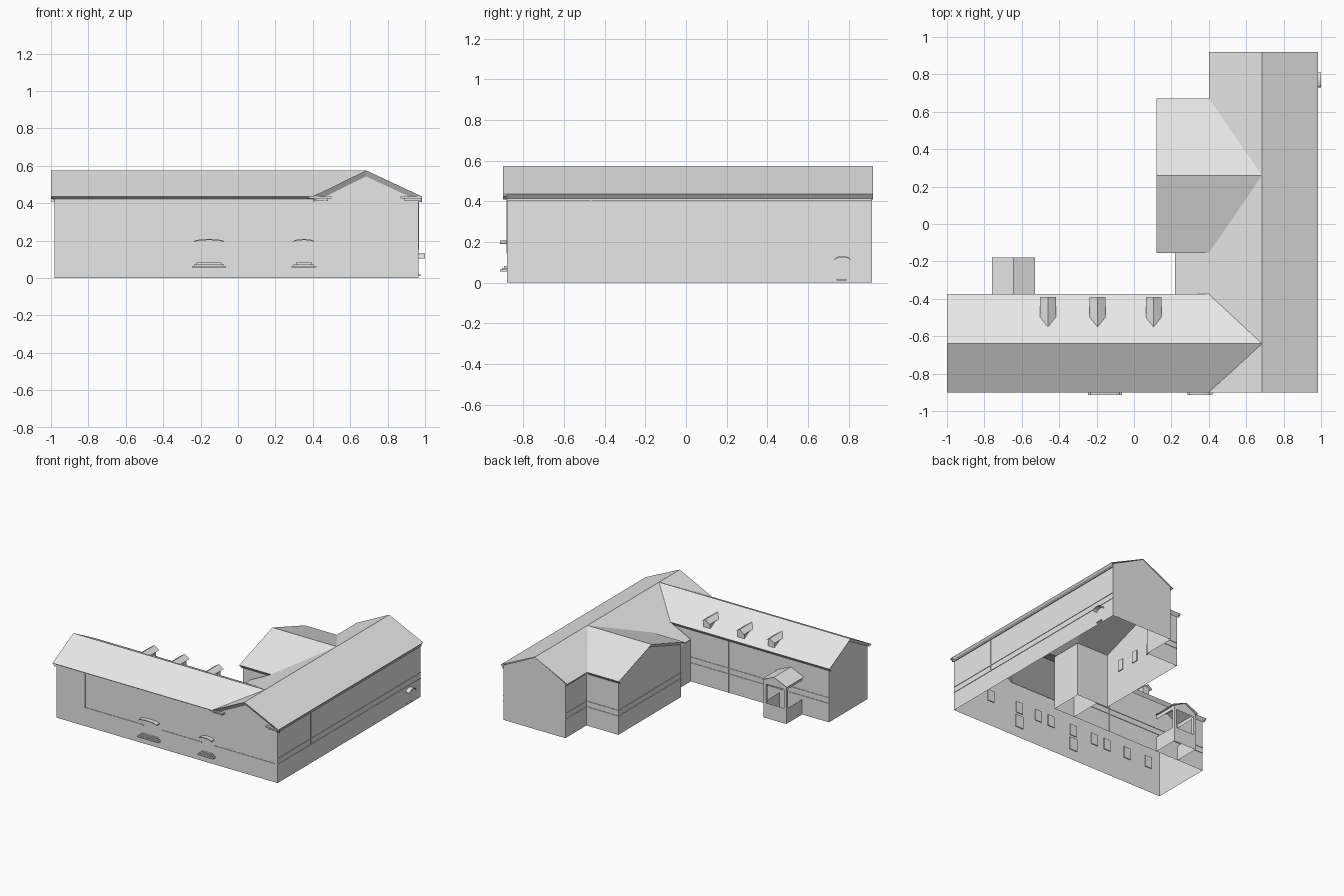
import bpy, math

default = bpy.data.objects.get("Cube")
if default:
    bpy.data.objects.remove(default, do_unlink=True)

GREY = (0.8, 0.8, 0.8, 1)
stone = bpy.data.materials.new("plain grey")
stone.use_nodes = True
stone.diffuse_color = GREY
stone.node_tree.nodes["Principled BSDF"].inputs["Base Color"].default_value = GREY

# Key lines of the plan: roof edges, ridges and walls
EAVE, RIDGE = 0.435, 0.575
LEFT_END, EAST, WEST, BLOCK = -1.0, 0.985, 0.4, 0.12
FRONT, COURT, BACK = -0.9, -0.375, 0.92
BLOCK_S, BLOCK_N = -0.155, 0.67
RIDGE_X, RIDGE_F, RIDGE_B = 0.685, -0.64, 0.26
LAP = 0.02
WALL_F, WALL_E, WALL_B = FRONT + LAP, EAST - LAP, BACK - 0.005
WALL_W, WALL_C, WALL_L = WEST + LAP, COURT - LAP, LEFT_END + LAP
WALL_K, WALL_S, WALL_N = BLOCK + LAP, BLOCK_S + LAP, BLOCK_N - LAP


def build(name, faces):
    verts, polys = [], []
    for face in faces:
        start = len(verts)
        verts += face
        polys.append(range(start, len(verts)))
    mesh = bpy.data.meshes.new(name)
    mesh.from_pydata(verts, [], [tuple(p) for p in polys])
    mesh.materials.append(stone)
    obj = bpy.data.objects.new(name, mesh)
    bpy.context.collection.objects.link(obj)
    return obj


def box(name, x0, x1, y0, y1, z0, z1):
    a = [(x0, y0), (x1, y0), (x1, y1), (x0, y1)]
    sides = [[(*p, z0), (*q, z0), (*q, z1), (*p, z1)]
             for p, q in zip(a, a[1:] + a[:1])]
    return build(name, sides + [[(*p, z1) for p in a],
                                [(*p, z0) for p in reversed(a)]])


def low(x, y):
    return (x, y, EAVE)


def high(x, y):
    return (x, y, RIDGE)


# Roofs, cut along the valleys where wings meet
def cross_roof(name, end, south, ridge, north):
    peak = high(RIDGE_X, ridge)
    build(name, [
        [low(end, south), low(WEST, south), peak, high(end, ridge)],
        [low(WEST, north), low(end, north), high(end, ridge), peak]])


cross_roof("front_wing_roof", LEFT_END, FRONT, RIDGE_F, COURT)
cross_roof("back_block_roof", BLOCK, BLOCK_S, RIDGE_B, BLOCK_N)
build("side_wing_roof", [
    [low(EAST, FRONT), low(EAST, BACK), high(RIDGE_X, BACK), high(RIDGE_X, FRONT)],
    [low(WEST, BACK), low(WEST, BLOCK_N), high(RIDGE_X, RIDGE_B), high(RIDGE_X, BACK)],
    [low(WEST, BLOCK_S), low(WEST, COURT), high(RIDGE_X, RIDGE_F), high(RIDGE_X, RIDGE_B)],
    [low(WEST, FRONT), high(RIDGE_X, FRONT), high(RIDGE_X, RIDGE_F)]])


# Slanted cornices under eaves and gable edges
def cornice(name, path, dx, dy, drop):
    def tuck(p):
        return (p[0] + dx, p[1] + dy, p[2] - drop)
    build(name, [[p, tuck(p), tuck(q), q] for p, q in zip(path, path[1:])])


cornice("front_cornice", [low(LEFT_END, FRONT), low(WEST, FRONT)], 0, LAP, 0.012)
cornice("court_cornice", [low(WEST, COURT), low(LEFT_END, COURT)], 0, -LAP, 0.025)
cornice("left_gable_cornice", [low(LEFT_END, COURT), high(LEFT_END, RIDGE_F),
                               low(LEFT_END, FRONT)], LAP, 0, 0.025)
cornice("front_gable_cornice", [low(WEST, FRONT), high(RIDGE_X, FRONT),
                                low(EAST, FRONT)], 0, LAP, 0.032)
cornice("east_cornice", [low(EAST, FRONT), low(EAST, BACK)], -LAP, 0, 0.025)
cornice("west_cornice", [low(WEST, BACK), low(WEST, BLOCK_N)], LAP, 0, 0.025)
cornice("block_north_cornice", [low(WEST, BLOCK_N), low(BLOCK, BLOCK_N)], 0, -LAP, 0.025)
cornice("block_south_cornice", [low(BLOCK, BLOCK_S), low(WEST, BLOCK_S)], 0, LAP, 0.025)
cornice("block_gable_cornice", [low(BLOCK, BLOCK_N), high(BLOCK, RIDGE_B),
                                low(BLOCK, BLOCK_S)], LAP, 0, 0.025)
box("gable_return_left", WEST - LAP, 0.5, FRONT, WALL_F, 0.425, EAVE)
box("gable_return_right", 0.87, EAST, FRONT, WALL_F, 0.425, EAVE)
box("lower_return_left", WEST + LAP, 0.48, FRONT + 0.01, WALL_F, 0.412, 0.425)
box("lower_return_right", 0.89, EAST - 0.01, FRONT + 0.01, WALL_F, 0.412, 0.425)
box("east_moulding", WALL_E, WALL_E + 0.008, WALL_F, WALL_B, 0.405, 0.415)

# Walls: an open shell around the plan, with gable triangles on top
plan = [(WALL_L, WALL_F), (WALL_E, WALL_F), (WALL_E, WALL_B), (WALL_W, WALL_B),
        (WALL_W, WALL_N), (WALL_K, WALL_N), (WALL_K, WALL_S), (WALL_W, WALL_S),
        (WALL_W, WALL_C), (WALL_L, WALL_C)]
shell = [[(*p, 0), (*q, 0), low(*q), low(*p)] for p, q in zip(plan, plan[1:] + plan[:1])]
peak = RIDGE - 0.003
shell += [
    [low(WALL_W, WALL_F), low(WALL_E, WALL_F), (RIDGE_X, WALL_F, peak)],
    [low(WALL_E, WALL_B), low(WALL_W, WALL_B), (RIDGE_X, WALL_B, peak)],
    [low(WALL_L, WALL_C), low(WALL_L, WALL_F), (WALL_L, RIDGE_F, peak)],
    [low(WALL_K, WALL_N), low(WALL_K, WALL_S), (WALL_K, RIDGE_B, peak)]]
build("walls", shell)

# Lean-to in the inner corner
LEAN, LEAN_Z = 0.22, 0.345
build("lean_to_roof", [[low(WEST, BLOCK_S), (LEAN, BLOCK_S, LEAN_Z),
                        (LEAN, COURT, LEAN_Z), low(WEST, COURT)]])
lean_wall = LEAN + 0.015
build("lean_to_wall", [[(lean_wall, WALL_S, 0), (lean_wall, WALL_C, 0),
                        (lean_wall, WALL_C, LEAN_Z), (lean_wall, WALL_S, LEAN_Z)]])

# String courses
T = 0.004
box("front_band_left", -0.74, -0.21, WALL_F - T, WALL_F, 0.144, 0.15)
box("front_band_middle", -0.05, 0.3, WALL_F - T, WALL_F, 0.144, 0.15)
box("front_band_right", 0.4, 0.94, WALL_F - T, WALL_F, 0.144, 0.15)
for label, z in (("lower", 0.145), ("upper", 0.19)):
    top = z + 0.006
    box(label + "_east_band", WALL_E, WALL_E + T, WALL_F, WALL_B, z, top)
    box(label + "_court_band", WALL_L, lean_wall, WALL_C, WALL_C + T, z, top)
    box(label + "_block_band", WALL_K - T, WALL_K, WALL_S, WALL_N, z, top)
    box(label + "_north_band", WALL_K, WALL_W, WALL_N, WALL_N + T, z, top)
    box(label + "_west_band", WALL_W - T, WALL_W, WALL_N, WALL_B, z, top)

# Downpipes
for i, x in enumerate((-0.73, 0.46)):
    box(f"front_downpipe_{i}", x, x + T, WALL_F - T, WALL_F, 0.15, 0.415)
box("east_downpipe", WALL_E, WALL_E + T, -0.47, -0.466, 0.15, 0.41)
box("court_downpipe", -0.1, -0.096, WALL_C, WALL_C + T, 0, 0.41)


# Curved hoods over the doors
def hood(name, place, centre, half, z, rise, out=0.035, thick=0.006, steps=10):
    faces = []
    for i in range(steps):
        ends = []
        for k in (i, i + 1):
            a = math.pi * k / steps
            u, h = centre - half * math.cos(a), z + rise * math.sin(a)
            ends.append([place(u, 0, h), place(u, out, h),
                         place(u, out, h + thick), place(u, 0, h + thick)])
        p, q = ends
        faces += [[p[j], q[j], q[(j + 1) % 4], p[(j + 1) % 4]] for j in range(4)]
        if i == 0:
            faces.append(p)
        if i == steps - 1:
            faces.append(q)
    build(name, faces)


def on_front(u, out, z):
    return (u, WALL_F - out, z)


def on_east(u, out, z):
    return (WALL_E + out, u, z)


for label, x, half in (("main", -0.155, 0.08), ("second", 0.352, 0.055)):
    hood(label + "_door_hood", on_front, x, half, 0.19, 0.012)
    for i in range(3):
        w, z = half + 0.012 - 0.012 * i, 0.055 + 0.009 * i
        box(f"{label}_door_step_{i}", x - w, x + w,
            WALL_F - 0.035 + 0.01 * i, WALL_F, z, z + 0.009)
hood("east_door_hood", on_east, 0.77, 0.04, 0.105, 0.02)
box("east_door_step", WALL_E, WALL_E + 0.012, 0.74, 0.79, 0.01, 0.018)

# Dormers on the courtyard slope
for i, x in enumerate((-0.46, -0.195, 0.105)):
    w, face, eave, top = 0.042, -0.39, 0.5, 0.528
    tip, ridge = (x, -0.55, top), (x, face, top)
    roof = [[(x + s * w, face, eave), ridge, tip, (x + s * w, -0.505, eave)]
            for s in (-1, 1)]
    build(f"dormer_roof_{i}", roof)
    v, f = w * 0.7, face - 0.022
    body = [[(x + s * v, f, 0.44), (x + s * v, f, eave + 0.008),
             (x + s * v, -0.52, eave + 0.008)] for s in (-1, 1)]
    body.append([(x - v, f, 0.44), (x + v, f, 0.44), (x + v, f, eave + 0.008),
                 (x, f, top), (x - v, f, eave + 0.008)])
    build(f"dormer_body_{i}", body)

# Courtyard porch: base, posts and a small gable roof
PX, PY, P_EAVE, P_TOP = -0.645, -0.18, 0.3, 0.35
half = 0.115
build("porch_roof", [[(PX + s * half, PY, P_EAVE), (PX, PY, P_TOP),
                      (PX, WALL_C, P_TOP), (PX + s * half, WALL_C, P_EAVE)]
                     for s in (-1, 1)])
inner, py = half - 0.015, PY - 0.015
build("porch_gable", [[(PX - inner, py, P_EAVE), (PX + inner, py, P_EAVE), (PX, py, P_TOP)]])
base = [(PX - inner, WALL_C), (PX - inner, py), (PX + inner, py), (PX + inner, WALL_C)]
for label, z0, z1 in (("base", 0, 0.12), ("beam", 0.27, P_EAVE)):
    build("porch_" + label, [[(*p, z0), (*q, z0), (*q, z1), (*p, z1)]
                             for p, q in zip(base, base[1:])])
for label, s in (("right", -1), ("left", 1)):
    x = PX + s * (inner - 0.01)
    box(f"porch_post_{label}", x - 0.01, x + 0.01, py - 0.02, py, 0.12, 0.27)

# Window and door panels on the inner faces of the walls
for i, x in enumerate((0.62, 0.35, 0.17, 0.05, -0.16, -0.36, -0.48, -0.67, -0.87)):
    box(f"front_window_{i}", x - 0.03, x + 0.03, WALL_F + 0.001, WALL_F + 0.008, 0.2, 0.29)
for i, x in enumerate((0.35, -0.16)):
    box(f"front_door_{i}", x - 0.035, x + 0.035, WALL_F + 0.001, WALL_F + 0.008, 0.08, 0.18)
for i in range(4):
    y = 0.02 + 0.16 * i
    box(f"block_window_{i}", WALL_K + 0.001, WALL_K + 0.008, y - 0.025, y + 0.025, 0.24, 0.33)
